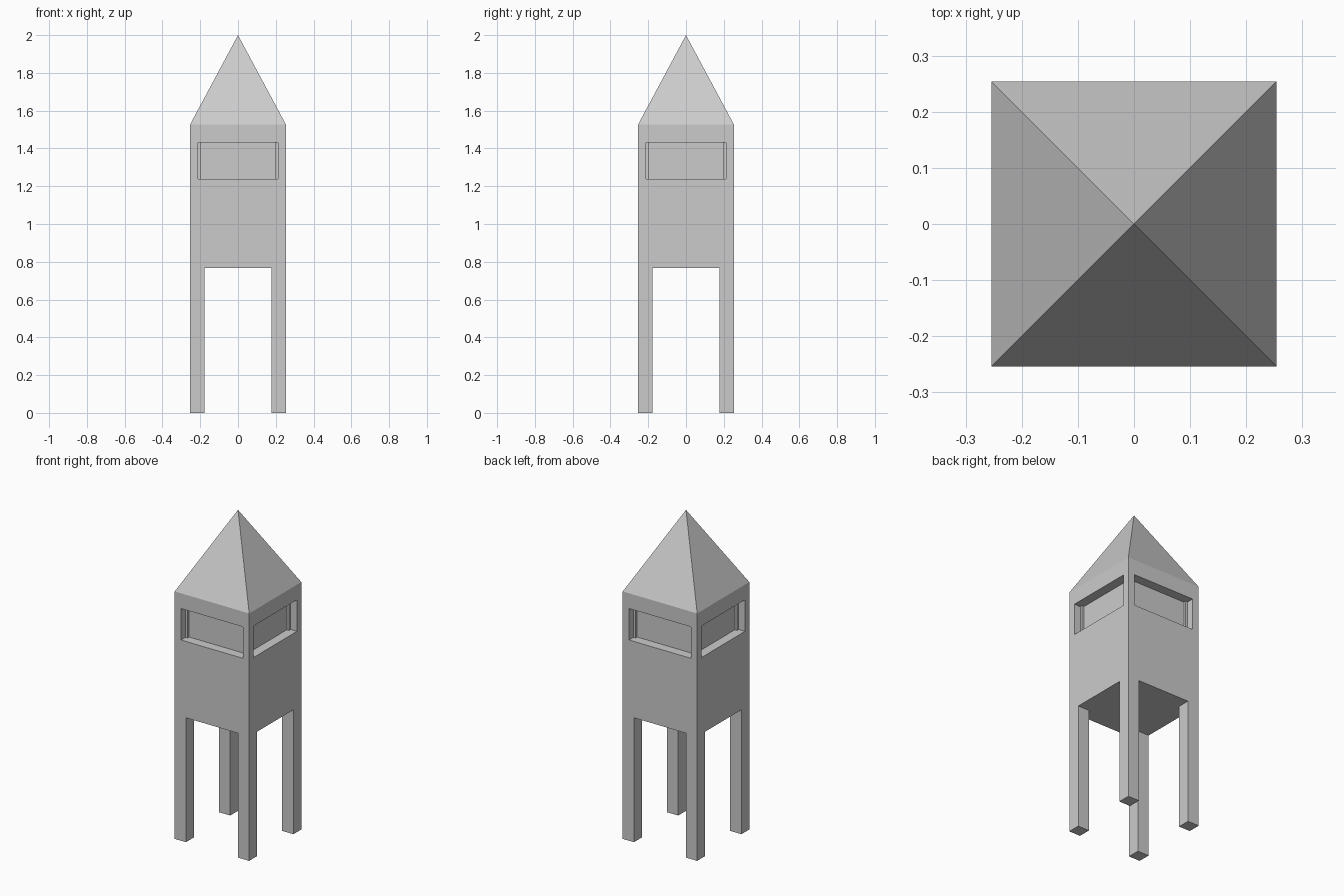
import bpy, bmesh, math
from mathutils import Matrix, Vector

if "Cube" in bpy.data.objects:
    bpy.data.objects.remove(bpy.data.objects["Cube"])

W = 0.254                      # half width of the tower
LEG = 0.077                    # leg thickness
Z0, Z1, TOP = 0.767, 1.526, 2.0
WIN_Z = (1.238, 1.432)         # window bottom and top
WIN_DEPTH = 0.058

grey = bpy.data.materials.new("plain grey")
grey.diffuse_color = (0.6, 0.6, 0.6, 1)
grey.use_nodes = True
grey.node_tree.nodes["Principled BSDF"].inputs["Base Color"].default_value = grey.diffuse_color


def finish(bm, name):
    mesh = bpy.data.meshes.new(name)
    bm.to_mesh(mesh)
    bm.free()
    mesh.materials.append(grey)
    obj = bpy.data.objects.new(name, mesh)
    bpy.context.collection.objects.link(obj)


def box(x0, x1, y0, y1, z0, z1):
    """Box without its hidden top face."""
    bm = bmesh.new()
    m = (Matrix.Translation(((x0 + x1) / 2, (y0 + y1) / 2, (z0 + z1) / 2))
         @ Matrix.Diagonal((x1 - x0, y1 - y0, z1 - z0, 1)))
    bmesh.ops.create_cube(bm, size=1, matrix=m)
    bm.normal_update()
    bmesh.ops.delete(bm, geom=[f for f in bm.faces if f.normal.z > 0.9],
                     context='FACES_ONLY')
    return bm


# Cabin with a recessed window in each wall
bm = box(-W, W, -W, W, Z0, Z1)
for wall in [f for f in bm.faces if abs(f.normal.z) < 0.1]:
    n = wall.normal.copy()
    # inset separately so each wall keeps its own frame
    bmesh.ops.inset_individual(bm, faces=[wall], thickness=W - 0.193)
    for v in wall.verts:
        v.co.z = WIN_Z[0] if v.co.z < (Z0 + Z1) / 2 else WIN_Z[1]
    pane = bmesh.ops.extrude_discrete_faces(bm, faces=[wall])["faces"][0]
    bmesh.ops.translate(bm, verts=pane.verts[:], vec=-n * WIN_DEPTH)
bm.normal_update()
finish(bm, "cabin")

# Four corner legs
for sx, side in ((-1, "left"), (1, "right")):
    for sy, end in ((-1, "front"), (1, "back")):
        xs = sorted((sx * W, sx * (W - LEG)))
        ys = sorted((sy * W, sy * (W - LEG)))
        finish(box(*xs, *ys, 0, Z0), f"{end}_{side}_leg")

# Pyramid roof
bm = bmesh.new()
tip = bm.verts.new((0, 0, TOP))
eaves = [bm.verts.new((x * W, y * W, Z1))
         for x, y in ((-1, -1), (1, -1), (1, 1), (-1, 1))]
for i in range(4):
    bm.faces.new((eaves[i], eaves[(i + 1) % 4], tip))
finish(bm, "roof")
